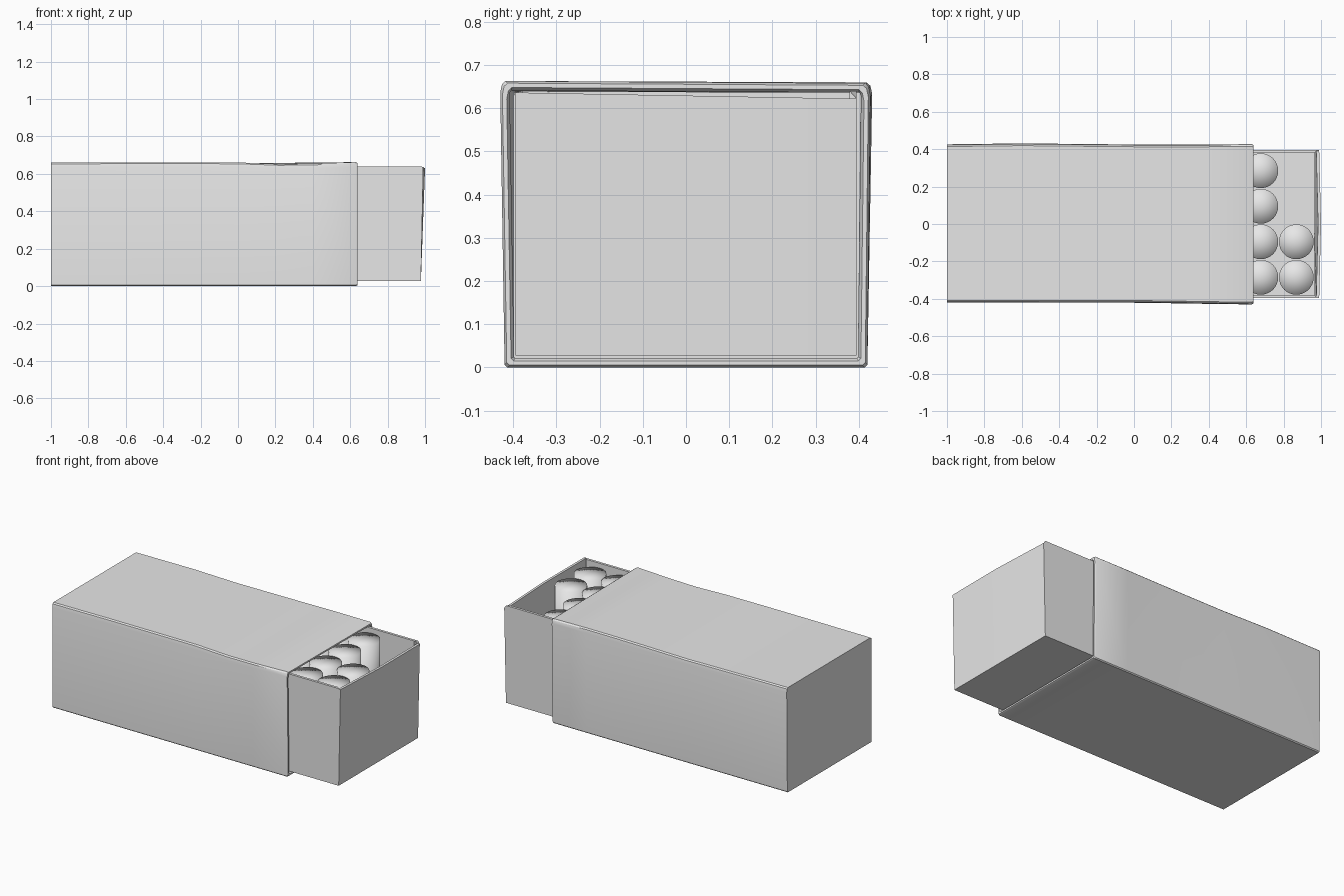
import bpy, bmesh, math

if "Cube" in bpy.data.objects:
    bpy.data.objects.remove(bpy.data.objects["Cube"])

grey = bpy.data.materials.new("plain_grey")
grey.diffuse_color = (0.8, 0.8, 0.8, 1)
grey.use_nodes = True
grey.node_tree.nodes["Principled BSDF"].inputs["Base Color"].default_value = grey.diffuse_color


def finish(bm, name, angle=None):
    bmesh.ops.recalc_face_normals(bm, faces=bm.faces)
    me = bpy.data.meshes.new(name)
    bm.to_mesh(me)
    bm.free()
    me.materials.append(grey)
    ob = bpy.data.objects.new(name, me)
    bpy.context.collection.objects.link(ob)
    bpy.ops.object.select_all(action='DESELECT')
    ob.select_set(True)
    bpy.context.view_layer.objects.active = ob
    if angle is None:
        bpy.ops.object.shade_smooth()
    else:
        bpy.ops.object.shade_smooth_by_angle(angle=math.radians(angle))
    return ob


def loft(bm, rings, closed_ends=True):
    """Skin a list of equal-length point rings."""
    vs = [[bm.verts.new(p) for p in r] for r in rings]
    n = len(rings[0])
    for a, b in zip(vs, vs[1:]):
        for i in range(n):
            j = (i + 1) % n
            bm.faces.new((a[i], a[j], b[j], b[i]))
    if closed_ends:
        bm.faces.new(vs[0])
        bm.faces.new(vs[-1])


def section(x, yf, yb, zf, zb, inset=0.0):
    """Sleeve cross-section with softened corners, slightly wider at the top."""
    d, c = inset, 0.012 if inset < 0.02 else 0.004
    f, b = yf + d, yb - d
    z0, zf, zb = d, zf - d, zb - d
    bf, bb = -0.42 + d, 0.42 - d
    return [(x, bf + c / 2, z0), (x, bb - c / 2, z0), (x, bb, z0 + c / 2),
            (x, b, zb - c * 2.2), (x, b - c / 3, zb - c * 0.6), (x, b - c, zb),
            (x, f + c, zf), (x, f + c / 3, zf - c * 0.6), (x, f, zf - c * 2.2),
            (x, bf, z0 + c / 2)]


# sleeve: slightly dented card shell, open at the right end
stations = [(-1.0, -0.42, 0.426, 0.66, 0.66),
            (-0.6, -0.42, 0.431, 0.662, 0.659),
            (-0.3, -0.421, 0.428, 0.662, 0.654),
            (0.0, -0.421, 0.425, 0.661, 0.657),
            (0.22, -0.424, 0.424, 0.653, 0.659),
            (0.4, -0.427, 0.425, 0.655, 0.66),
            (0.63, -0.43, 0.427, 0.663, 0.658)]
end = stations[-1][1:]
rings = [section(*s) for s in stations]
rings += [section(0.64, *end, 0.005), section(0.64, *end, 0.015),
          section(0.63, *end, 0.022), section(-0.96, *stations[0][1:], 0.022)]
bm = bmesh.new()
loft(bm, rings)
finish(bm, "sleeve", 35)

# tray: thin open box whose end wall bows outwards at the top
X0, YF, YB, Z0, ZT, W = -0.64, -0.395, 0.395, 0.028, 0.64, 0.016


def tray_ring(z_end, z, bow, d):
    """Plan outline; the end wall is bowed by bow and its rim drops to z_end."""
    pts = [(X0 + d, YF + d, z), (0.978 - d, YF + d, z)]
    for t in (-0.5, 0.0, 0.5):
        zz = z + (z_end - z) * (0.6 + 0.4 * t * 2)
        pts.append((0.978 - d + bow * (1 - abs(t) * 0.9), t * 0.79, zz))
    pts += [(0.978 - d, YB - d, z), (X0 + d, YB - d, z)]
    return pts


bm = bmesh.new()
loft(bm, [tray_ring(Z0, Z0, 0, 0), tray_ring(0.622, ZT, 0.022, 0),
          tray_ring(0.622, ZT, 0.022, W), tray_ring(Z0 + W, Z0 + W, 0, W)])
finish(bm, "tray", 20)


# rounds: upright cylinders with softly shaded caps, in rows of four
def cylinder(bm, x, y, r, z0, z1, n=32):
    lo, hi = [], []
    for i in range(n):
        a = 2 * math.pi * i / n
        px, py = x + r * math.cos(a), y + r * math.sin(a)
        lo.append(bm.verts.new((px, py, z0)))
        hi.append(bm.verts.new((px, py, z1)))
    cl, ch = bm.verts.new((x, y, z0)), bm.verts.new((x, y, z1))
    for i in range(n):
        j = (i + 1) % n
        bm.faces.new((lo[i], lo[j], hi[j], hi[i]))
        bm.faces.new((hi[i], hi[j], ch))
        bm.faces.new((lo[j], lo[i], cl))


bm = bmesh.new()
for col in range(8):
    for row in range(4):
        if col == 0 and row > 1:      # two places in the last column are empty
            continue
        cylinder(bm, 0.868 - 0.19 * col, -0.285 + 0.19 * row, 0.093, 0.045, 0.61)
finish(bm, "cylinders")
